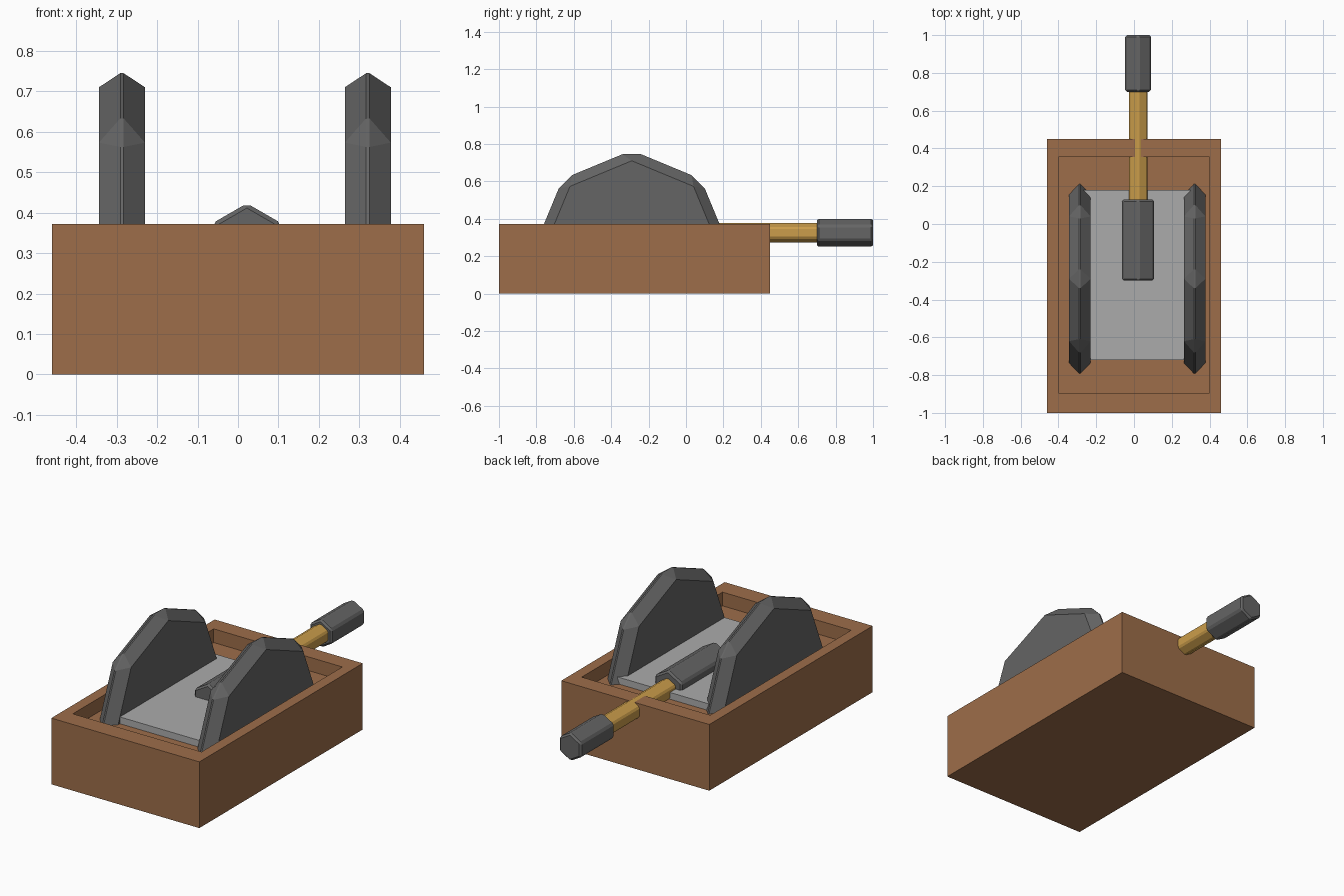
import bpy, bmesh, math

cube = bpy.data.objects.get("Cube")
if cube:
    bpy.data.objects.remove(cube, do_unlink=True)


def material(name, rgb):
    m = bpy.data.materials.new(name)
    m.use_nodes = True
    color = (*rgb, 1.0)
    m.diffuse_color = color
    bsdf = m.node_tree.nodes["Principled BSDF"]
    bsdf.inputs["Base Color"].default_value = color
    bsdf.inputs["Roughness"].default_value = 0.8
    return m


WOOD = material("wood brown", (0.34, 0.155, 0.068))
DARK = material("dark grey", (0.13, 0.13, 0.13))
PLATE = material("light grey", (0.41, 0.41, 0.41))
BRASS = material("brass", (0.60, 0.34, 0.07))


def finish(name, bm, mat):
    bmesh.ops.recalc_face_normals(bm, faces=bm.faces)
    mesh = bpy.data.meshes.new(name)
    bm.to_mesh(mesh)
    bm.free()
    mesh.materials.append(mat)
    obj = bpy.data.objects.new(name, mesh)
    bpy.context.collection.objects.link(obj)
    return obj


def loft(name, rings, mat):
    """Join matching rings of points and cap both ends."""
    bm = bmesh.new()
    loops = [[bm.verts.new(p) for p in ring] for ring in rings]
    for a, b in zip(loops, loops[1:]):
        for i in range(len(a)):
            j = (i + 1) % len(a)
            bm.faces.new((a[i], a[j], b[j], b[i]))
    bm.faces.new(loops[0][::-1])
    bm.faces.new(loops[-1])
    return finish(name, bm, mat)


def rect(x0, x1, y0, y1, z):
    return [(x0, y0, z), (x1, y0, z), (x1, y1, z), (x0, y1, z)]


def hex_bar(name, y0, y1, radius, bevel, mat):
    """Hexagonal bar along y, one ridge pointing up."""
    rings = [[(0.022 + radius * math.sin(k * math.pi / 3), y,
               0.325 + radius * math.cos(k * math.pi / 3)) for k in range(6)]
             for y in (y0, y1)]
    obj = loft(name, rings, mat)
    mod = obj.modifiers.new("Bevel", 'BEVEL')
    mod.width = bevel
    mod.segments = 1
    mod.limit_method = 'ANGLE'
    return obj


FLOOR = 0.295

# Wooden tray with a shallow recess
loft("tray", [rect(-0.46, 0.46, -1.0, 0.45, 0),
              rect(-0.46, 0.46, -1.0, 0.45, 0.372),
              rect(-0.40, 0.40, -0.895, 0.355, 0.372),
              rect(-0.40, 0.40, -0.895, 0.355, FLOOR)], WOOD)

# Metal bed plate between the discs
loft("bed_plate", [rect(-0.27, 0.30, -0.72, 0.18, FLOOR - 0.005),
                   rect(-0.27, 0.30, -0.72, 0.18, 0.333)], PLATE)


def half_disc(name, x):
    """Octagonal disc with a bevelled rim, cut off at the tray floor."""
    cy, cz = -0.29, 0.243
    bm = bmesh.new()
    for k in range(8):
        a = k * math.pi / 4
        s, c = math.sin(a), math.cos(a)
        for side in (-1, 1):
            # Corner of the side face
            bm.verts.new((x + side * 0.057, cy + 0.467 * s, cz + 0.467 * c))
            # Rim corners, each cut in two
            for t in (-0.05, 0.05):
                bm.verts.new((x + side * 0.004,
                              cy + 0.502 * s + t * c, cz + 0.502 * c - t * s))
    bmesh.ops.convex_hull(bm, input=bm.verts[:])
    bmesh.ops.dissolve_limit(bm, angle_limit=0.01, verts=bm.verts[:], edges=bm.edges[:])
    cut = bmesh.ops.bisect_plane(
        bm, geom=bm.verts[:] + bm.edges[:] + bm.faces[:],
        plane_co=(0, 0, FLOOR - 0.005), plane_no=(0, 0, 1), clear_inner=True)
    edges = [e for e in cut["geom_cut"] if isinstance(e, bmesh.types.BMEdge)]
    bmesh.ops.holes_fill(bm, edges=edges, sides=0)
    return finish(name, bm, DARK)


half_disc("right_disc", -0.287)
half_disc("left_disc", 0.321)

# Shaft through the back wall, with its two grips
hex_bar("shaft", 0.10, 0.72, 0.056, 0.008, BRASS)
hex_bar("inner_grip", -0.30, 0.13, 0.098, 0.010, DARK)
hex_bar("outer_grip", 0.70, 1.0, 0.079, 0.010, DARK)
